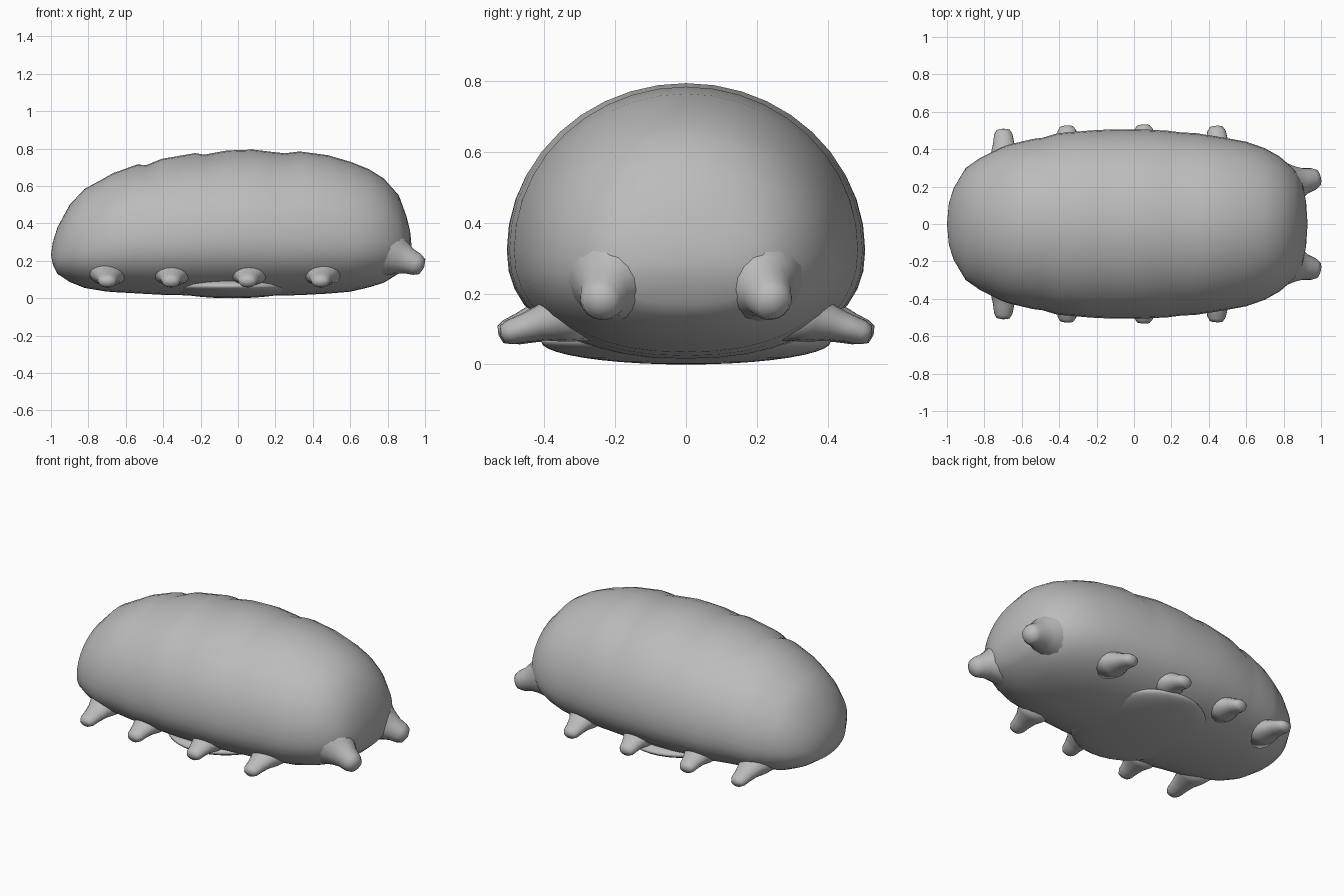
import bpy, bmesh, math
from mathutils import Vector

if "Cube" in bpy.data.objects:
    bpy.data.objects.remove(bpy.data.objects["Cube"])

grey = bpy.data.materials.new("soft grey")
grey.diffuse_color = (0.5, 0.5, 0.5, 1)
grey.use_nodes = True
grey.node_tree.nodes["Principled BSDF"].inputs["Base Color"].default_value = grey.diffuse_color


def loft(name, rings, mirror=False):
    """Skin a list of vertex rings; a ring with one point closes an end."""
    bm = bmesh.new()
    vr = [[bm.verts.new(p) for p in r] for r in rings]
    for a, b in zip(vr, vr[1:]):
        n = max(len(a), len(b))
        for i in range(n):
            j = (i + 1) % n
            quad = [a[i % len(a)], a[j % len(a)], b[j % len(b)], b[i % len(b)]]
            bm.faces.new(list(dict.fromkeys(quad)))
    bmesh.ops.recalc_face_normals(bm, faces=bm.faces)
    for f in bm.faces:
        f.smooth = True
    me = bpy.data.meshes.new(name)
    bm.to_mesh(me)
    bm.free()
    me.materials.append(grey)
    ob = bpy.data.objects.new(name, me)
    bpy.context.collection.objects.link(ob)
    if mirror:
        m = ob.modifiers.new("mirror", 'MIRROR')
        m.use_axis = (False, True, False)
    return ob


def interp(table, x):
    for (x0, a), (x1, b) in zip(table, table[1:]):
        if x <= x1:
            return a + (b - a) * (x - x0) / (x1 - x0)
    return table[-1][1]


# body outlines: back line with shell ridges, belly line, half width
TOP = [(-1, .23), (-.99, .30), (-.965, .38), (-.9, .50), (-.82, .585), (-.71, .645),
       (-.67, .668), (-.54, .715), (-.49, .712), (-.41, .745), (-.23, .776), (-.18, .768),
       (-.06, .79), (.08, .795), (.18, .783), (.25, .775), (.33, .785), (.48, .765),
       (.6, .73), (.7, .69), (.78, .64), (.86, .55), (.9, .44), (.92, .36), (.928, .28)]
LOW = [(-1, .23), (-.99, .18), (-.96, .12), (-.85, .06), (-.7, .035), (-.4, .018), (0, .01),
       (.4, .018), (.6, .035), (.75, .07), (.83, .105), (.9, .17), (.928, .28)]
WIDE = [(-1, 0), (-.99, .11), (-.965, .19), (-.9, .3), (-.82, .355), (-.71, .41), (-.6, .45),
        (-.5, .458), (-.41, .485), (-.2, .503), (0, .508), (.2, .498), (.25, .49), (.33, .486),
        (.48, .462), (.6, .44), (.7, .405), (.78, .36), (.86, .29), (.9, .22), (.92, .12), (.928, 0)]

# segmented body
SIDES = 40
rings = []
for x, top in TOP:
    low, w = interp(LOW, x), interp(WIDE, x)
    mid = low + .4 * (top - low)
    if w < .001:
        rings.append([(x, 0, mid)])
        continue
    ring = []
    for i in range(SIDES):
        a = 2 * math.pi * i / SIDES
        c, s = math.cos(a), math.sin(a)
        e = 1 if s >= 0 else 2 / 2.25      # fuller lower half
        y = w * math.copysign(abs(c) ** e, c)
        z = mid + ((top - mid) * s if s >= 0 else -(mid - low) * abs(s) ** e)
        ring.append((x, y, z))
    rings.append(ring)
loft("segmented_body", rings)


def nub(name, start, end, profile, squash):
    """Flared, rounded stub; profile = (position along axis, radius)."""
    p, q = Vector(start), Vector(end)
    d = (q - p).normalized()
    u = d.cross(Vector((0, 0, 1))).normalized()
    v = u.cross(d)
    rs = []
    for t, r in profile:
        c = p.lerp(q, t)
        rs.append([c + u * r * math.cos(k * math.pi / 8) + v * r * squash * math.sin(k * math.pi / 8)
                   for k in range(16)])
    rs = [[p]] + rs + [[q]]
    loft(name, rs, mirror=True)


# stubby legs, mirrored to both sides
LEG = [(0, .12), (.3, .095), (.5, .07), (.7, .057), (.88, .049), (.97, .036)]
for n, (x, tip) in enumerate([(-.69, .51), (-.35, .525), (.06, .53), (.45, .525)]):
    inner = interp(WIDE, x) - .17
    nub(f"leg_{n + 1}", (x, inner, .15), (x - .01, tip, .083), LEG, .72)

# front feelers, mirrored
nub("feeler", (.74, .19, .27), (.995, .25, .165),
    [(0, .17), (.3, .13), (.5, .095), (.68, .07), (.85, .06), (.95, .045)], 1.0)

# rounded belly pad
bpy.ops.mesh.primitive_uv_sphere_add(segments=40, ring_count=20, radius=1, location=(-.03, 0, .065))
pad = bpy.context.object
pad.name = "belly_pad"
pad.scale = (.36, .41, .065)
pad.data.materials.append(grey)
bpy.ops.object.shade_smooth()
